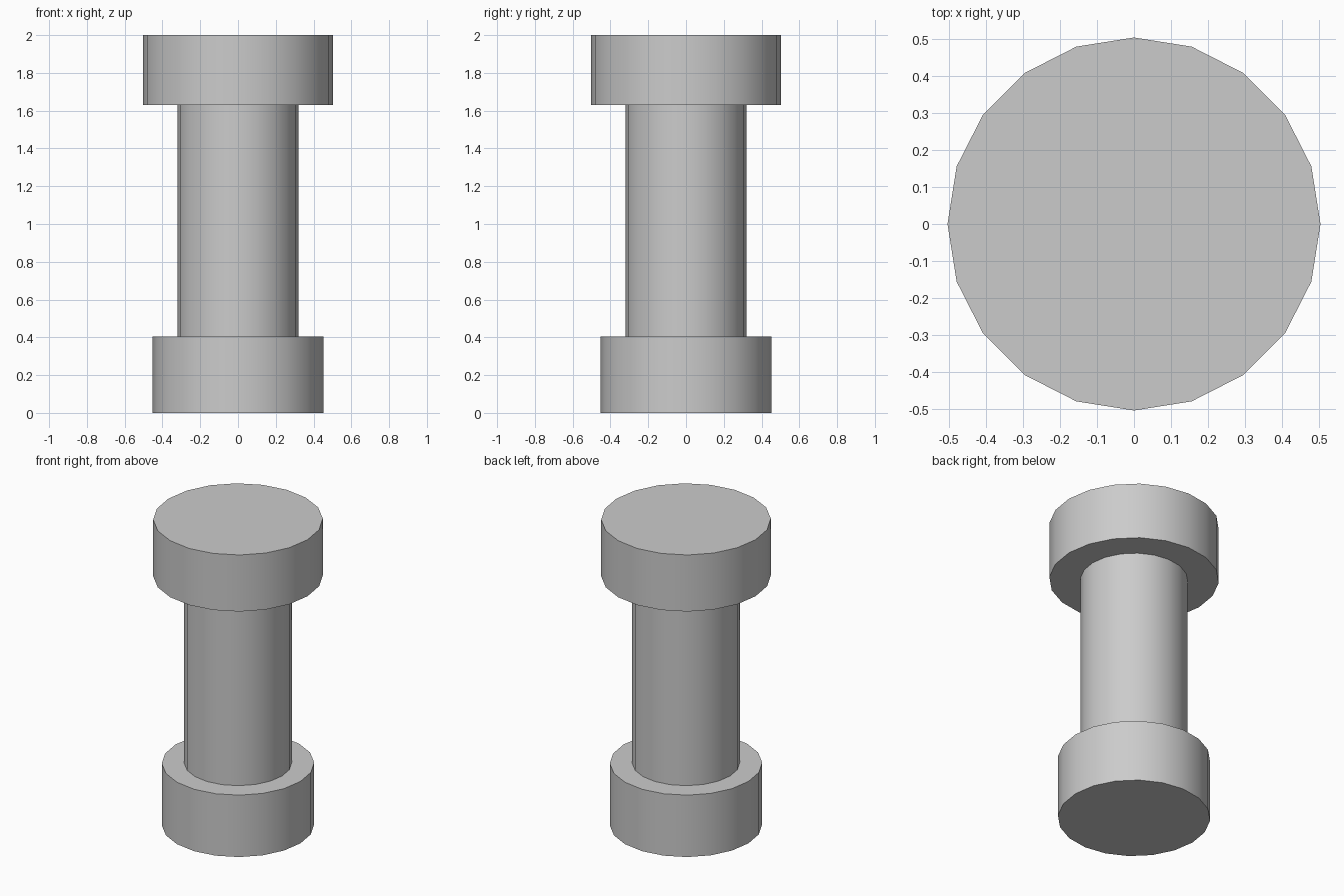
import bpy, bmesh, math

if "Cube" in bpy.data.objects:
    bpy.data.objects.remove(bpy.data.objects["Cube"])

SIDES = 20
# (radius, height) outline from the bottom centre to the top centre
PROFILE = [(0.452, 0.0), (0.452, 0.405), (0.319, 0.405),
           (0.319, 1.63), (0.503, 1.63), (0.503, 2.0)]

# Spool: stacked rings joined by quads, capped at both ends
bm = bmesh.new()
rings = []
for r, z in PROFILE:
    rings.append([bm.verts.new((r * math.cos(math.tau * i / SIDES),
                                r * math.sin(math.tau * i / SIDES), z))
                  for i in range(SIDES)])
for low, high in zip(rings, rings[1:]):
    for i in range(SIDES):
        j = (i + 1) % SIDES
        bm.faces.new((low[i], low[j], high[j], high[i]))
bm.faces.new(rings[0][::-1])
bm.faces.new(rings[-1])
bmesh.ops.recalc_face_normals(bm, faces=bm.faces)

mesh = bpy.data.meshes.new("flanged_pin")
bm.to_mesh(mesh)
bm.free()
pin = bpy.data.objects.new("flanged_pin", mesh)
bpy.context.collection.objects.link(pin)

# Smooth round walls with crisp rims
bpy.context.view_layer.objects.active = pin
pin.select_set(True)
bpy.ops.object.shade_smooth_by_angle(angle=math.radians(30))
